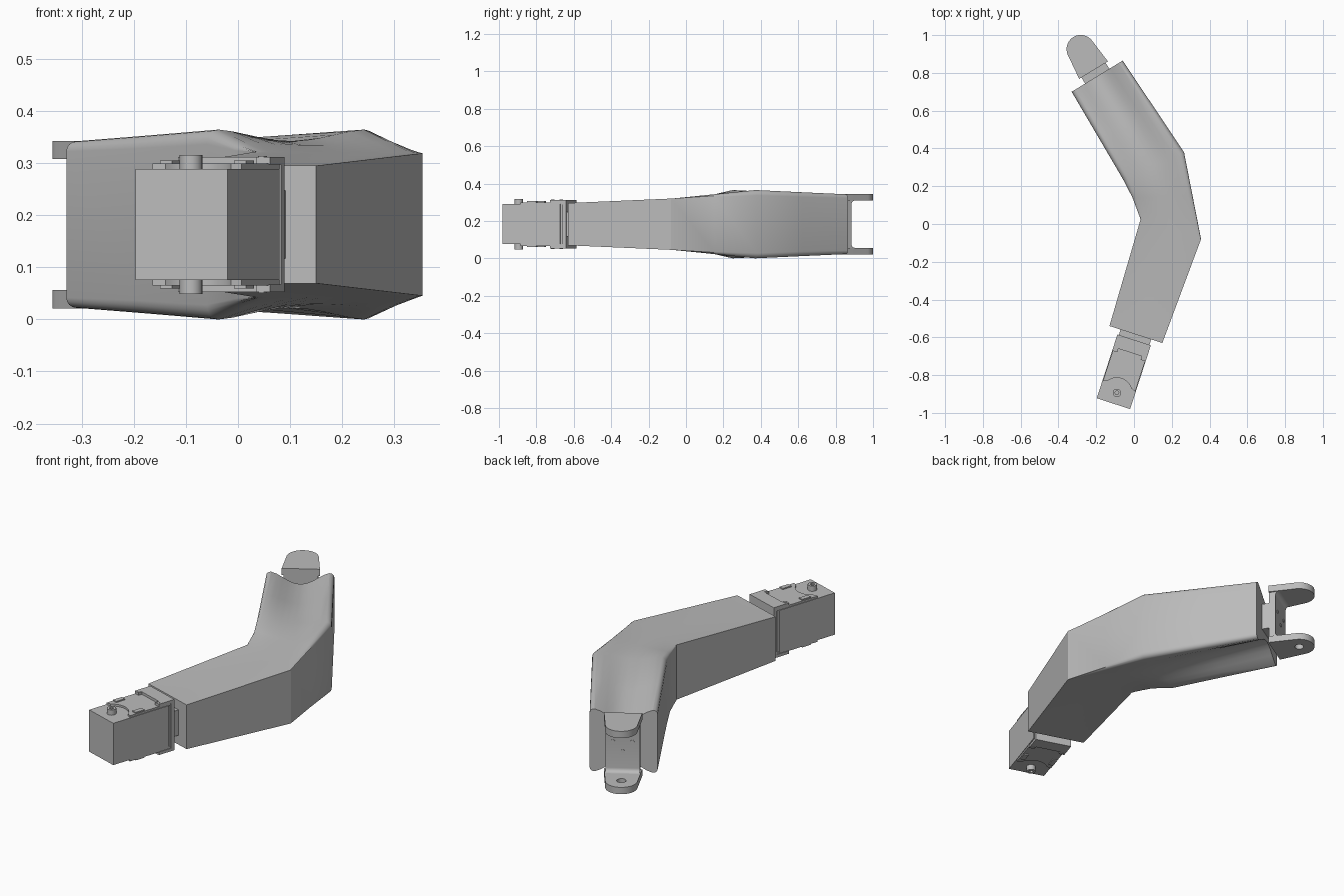
import bpy, bmesh, math
from mathutils import Matrix, Vector

if "Cube" in bpy.data.objects:
    bpy.data.objects.remove(bpy.data.objects["Cube"], do_unlink=True)

MID = 0.1825  # height of the horizontal symmetry plane

grey = bpy.data.materials.new("plain grey")
grey.use_nodes = True
grey.diffuse_color = (0.5, 0.5, 0.5, 1)
grey.node_tree.nodes["Principled BSDF"].inputs["Base Color"].default_value = (0.5, 0.5, 0.5, 1)


def finish(name, bm, angle=30):
    bmesh.ops.recalc_face_normals(bm, faces=bm.faces)
    mesh = bpy.data.meshes.new(name)
    bm.to_mesh(mesh)
    bm.free()
    mesh.materials.append(grey)
    obj = bpy.data.objects.new(name, mesh)
    bpy.context.collection.objects.link(obj)
    bpy.ops.object.select_all(action='DESELECT')
    obj.select_set(True)
    bpy.context.view_layer.objects.active = obj
    bpy.ops.object.shade_smooth_by_angle(angle=math.radians(angle))
    return obj


def frame(origin, a, b, c):
    """Local axes a, b, c placed at origin."""
    m = Matrix((a, b, c)).transposed().to_4x4()
    m.translation = origin
    return m


def arc(cx, cy, r, start, end, n=16):
    return [(cx + r * math.cos(math.radians(start + (end - start) * i / n)),
             cy + r * math.sin(math.radians(start + (end - start) * i / n)))
            for i in range(n + 1)]


def prism(name, outline, lo, hi, place, hole=None):
    """Extrude a flat outline, with an optional hole, along the third axis."""
    bm = bmesh.new()
    edges = []
    for loop in [outline] + ([hole] if hole else []):
        vs = [bm.verts.new((x, y, lo)) for x, y in loop]
        edges += [bm.edges.new((v, vs[i - 1])) for i, v in enumerate(vs)]
    bmesh.ops.triangle_fill(bm, edges=edges, use_beauty=True)
    out = bmesh.ops.extrude_face_region(bm, geom=bm.faces[:])
    moved = [g for g in out["geom"] if isinstance(g, bmesh.types.BMVert)]
    bmesh.ops.translate(bm, verts=moved, vec=(0, 0, hi - lo))
    bm.transform(place)
    return finish(name, bm)


def rect(x0, x1, y):
    return [(x0, -y), (x1, -y), (x1, y), (x0, y)]


def circle(x, y, r, n=20):
    return arc(x, y, r, 0, 360 - 360 / n, n - 1)


# Bent shell: inner point, outer point, inner and outer half height, lip rounding, dip
stations = [
    ((-0.13, -0.54), (0.15, -0.63), 0.113, 0.113, 0, 0),
    ((0.035, 0.025), (0.355, -0.08), 0.140, 0.137, 0, 0),
    ((-0.008, 0.14), (0.31, 0.15), 0.157, 0.160, 0.5, 0.006),
    ((-0.06, 0.24), (0.265, 0.38), 0.1825, 0.1825, 1, 0.022),
    ((-0.195, 0.47), (0.103, 0.622), 0.171, 0.171, 0.9, 0.042),
    ((-0.33, 0.70), (-0.06, 0.865), 0.160, 0.160, 0.7, 0.06),
]
lip = 0.07
half = [lip * (1 - math.cos(math.radians(a))) for a in (0, 22.5, 45, 67.5, 90)]
across = half + [lip + (1 - 2 * lip) * i / 10 for i in range(1, 10)] + [1 - t for t in reversed(half)]
bm = bmesh.new()
rings = []
for inner, outer, h0, h1, rounding, dip in stations:
    top = []
    for t in across:
        p = Vector(inner).lerp(Vector(outer), t)
        h = h0 + (h1 - h0) * t
        e = min(t, 1 - t)
        if e < lip:
            h -= 0.028 * rounding * (1 - math.sqrt(max(0, 1 - (1 - e / lip) ** 2)))
        else:
            h -= dip * math.sin(math.pi * (t - lip) / (1 - 2 * lip)) ** 1.5 if e > lip + 1e-6 else 0
        top.append((p.x, p.y, h))
    ring = [(x, y, MID + h) for x, y, h in top] + [(x, y, MID - h) for x, y, h in reversed(top)]
    rings.append([bm.verts.new(c) for c in ring])
for a, b in zip(rings, rings[1:]):
    for i in range(len(a)):
        bm.faces.new((a[i - 1], a[i], b[i], b[i - 1]))
for cap in (rings[0], rings[-1]):
    bm.faces.new(cap)
finish("bent_shell", bm, 28)

up = Vector((0, 0, 1))

# Rear fork: x runs outward from the shell end, y runs across
d, s = Vector((-0.52, 0.853, 0)).normalized(), Vector((0.853, 0.52, 0)).normalized()
o = Vector((-0.195, 0.783, MID))
flat, side, facing = frame(o, d, s, up), frame(o, d, up, s), frame(o, s, up, d)
prism("fork_neck", rect(-0.01, 0.04, 0.075), -0.07, 0.07, flat)
web = [(0.037, -0.16), (0.09, -0.16), (0.09, -0.126)] + arc(0.09, -0.106, 0.02, 270, 180, 6) \
    + arc(0.09, 0.106, 0.02, 180, 90, 6) + [(0.09, 0.16), (0.037, 0.16)]
prism("fork_web", web, -0.08, 0.08, side)
arm = [(0.037, -0.089)] + arc(0.167, 0, 0.075, -83, 83, 24) + [(0.037, 0.089)]
prism("fork_upper_arm", arm, 0.126, 0.161, flat)
prism("fork_lower_arm", arm, -0.161, -0.126, flat, circle(0.167, 0, 0.022))
for i, (x, y) in enumerate([(-0.045, 0.03), (0.045, 0.03), (0, -0.02)]):
    prism(f"fork_screw_{i + 1}", circle(x, y, 0.009, 12), 0.068, 0.073, facing)

# Front actuator: x runs outward from the shell end, y runs across
d, s = Vector((-0.309, -0.951, 0)).normalized(), Vector((0.951, -0.309, 0)).normalized()
flat = frame(Vector((0.01, -0.585, MID)), d, s, up)
prism("actuator_neck", rect(-0.01, 0.035, 0.085), -0.065, 0.065, flat)
prism("mounting_plate", rect(0.03, 0.05, 0.093), -0.13, 0.13, flat)
prism("actuator_core", rect(0.05, 0.062, 0.084), -0.107, 0.107, flat)
prism("actuator_case", rect(0.062, 0.385, 0.093), -0.107, 0.107, flat)

# Covers, rails and output horns repeat above and below
notch = arc(0.325, 0, 0.08, 242, 118, 20)
cover = [(0.05, -0.09), (0.287, -0.09)]
cover += [p for p in notch if p[0] < 0.287] + [(0.287, 0.09), (0.05, 0.09)]
for word, sign in (("upper", 1), ("lower", -1)):
    place = flat @ Matrix.Diagonal((1, 1, sign, 1))
    prism(f"{word}_cover", cover, 0.105, 0.117, place)
    bracket = [(0.045, -0.093), (0.12, -0.093), (0.12, -0.065), (0.10, -0.065),
               (0.10, 0.065), (0.12, 0.065), (0.12, 0.093), (0.045, 0.093)]
    prism(f"{word}_bracket", bracket, 0.115, 0.13, place)
    for end, y in (("right", -0.075), ("left", 0.075)):
        tab = [(x, y + q) for x, q in rect(0.2, 0.25, 0.012)]
        prism(f"{word}_{end}_tab", tab, 0.115, 0.123, place)
        prism(f"{word}_{end}_screw", circle(0.11, y, 0.009, 12), 0.128, 0.132, place)
    prism(f"{word}_horn", circle(0.325, 0, 0.022), 0.1, 0.134, place, circle(0.325, 0, 0.01, 12))
